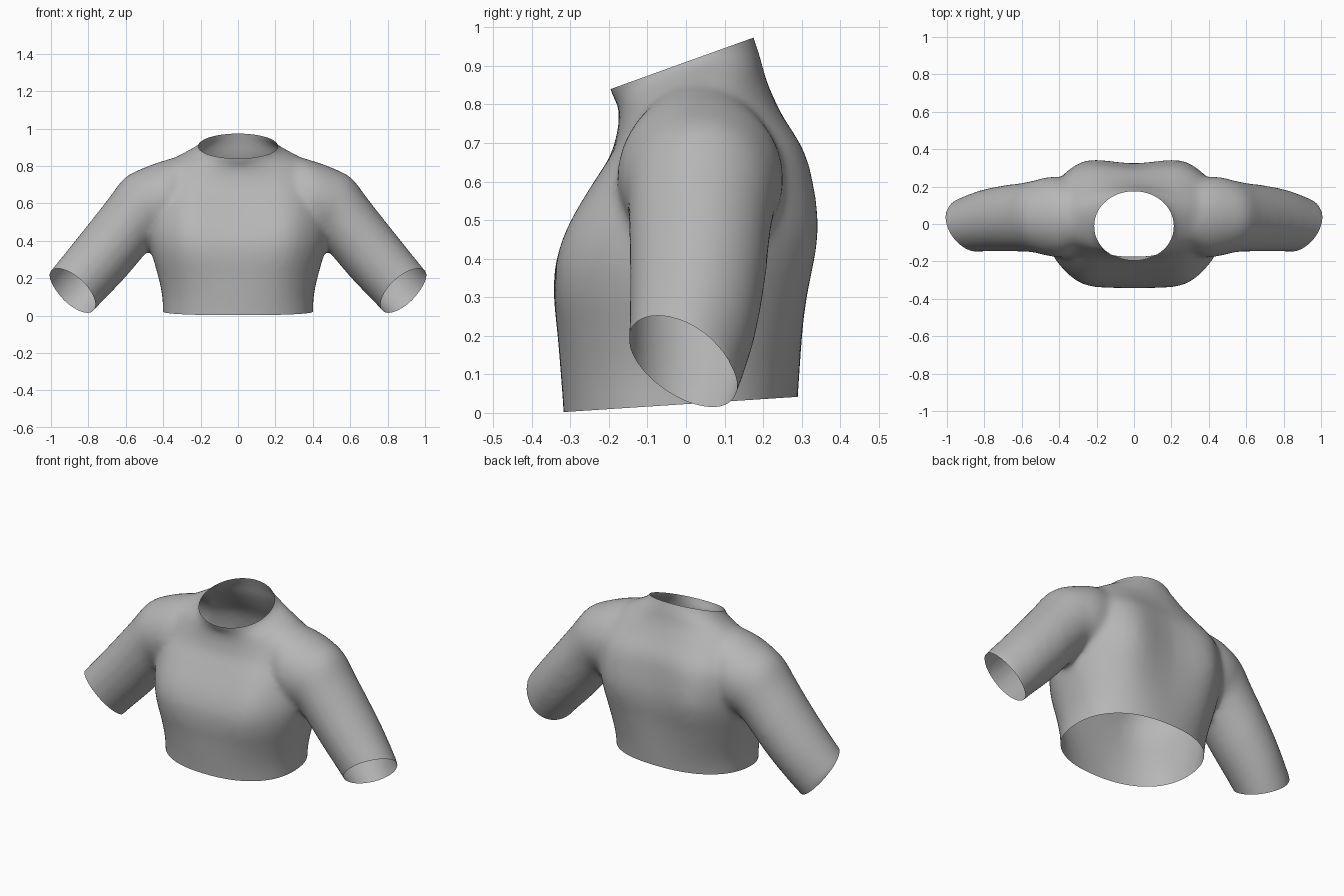
import bpy, bmesh
from math import sin, cos, pi, exp, copysign
from mathutils import Vector

if "Cube" in bpy.data.objects:
    bpy.data.objects.remove(bpy.data.objects["Cube"])

SEG = 48


def power(v, e):
    return copysign(abs(v) ** e, v)


def catmull(rows, steps=5):
    """Smoothly interpolate rows of numbers."""
    out = []
    for i in range(len(rows) - 1):
        a, b = rows[max(i - 1, 0)], rows[i]
        c, d = rows[i + 1], rows[min(i + 2, len(rows) - 1)]
        for s in range(steps):
            t = s / steps
            out.append([q + t / 2 * (r - p + t * (2 * p - 5 * q + 4 * r - w + t * (3 * (q - r) + w - p)))
                        for p, q, r, w in zip(a, b, c, d)])
    return out + [list(rows[-1])]


def loft(bm, rings):
    """Skin closed rings of points and cap both ends."""
    vs = [[bm.verts.new(p) for p in ring] for ring in rings]
    for lo, hi in zip(vs, vs[1:]):
        for j in range(SEG):
            k = (j + 1) % SEG
            bm.faces.new((lo[j], lo[k], hi[k], hi[j]))
    bm.faces.new(vs[0][::-1])
    bm.faces.new(vs[-1])


def torso_ring(z, w, front, back, broad, tilt, e):
    """Tilted oval, broadened over chest and shoulder blades, hollow at the spine."""
    mid, hy = (front + back) / 2, (back - front) / 2
    ring = []
    for j in range(SEG):
        a = 2 * pi * j / SEG
        x = w * power(cos(a), e)
        y = mid + hy * power(sin(a), e) * (1 + broad * exp(-((abs(x) - 0.29) / 0.13) ** 2))
        if sin(a) > 0:
            y -= 0.15 * broad * exp(-(x / 0.13) ** 2)
        ring.append((x, y, z + tilt * y))
    return ring


def sleeve_ring(side, tx, tz, bx, bz, yc, hy):
    top, low = Vector((tx, 0, tz)), Vector((bx, 0, bz))
    mid, half = (top + low) / 2, (top - low) / 2
    ring = []
    for j in range(SEG):
        a = 2 * pi * j / SEG
        p = mid + half * cos(a)
        ring.append((side * p.x, yc + hy * sin(a), p.z))
    return ring


# torso and collar: height, half width, front, back, broadening, tilt, squareness
torso = [
    (-0.10, 0.40, -0.315, 0.285, 0.0, 0, 0.88),
    (0.0, 0.402, -0.318, 0.288, 0.0, 0, 0.88),
    (0.1, 0.405, -0.325, 0.297, 0.02, 0, 0.88),
    (0.2, 0.425, -0.333, 0.308, 0.05, 0, 0.88),
    (0.31, 0.455, -0.343, 0.322, 0.08, 0, 0.87),
    (0.40, 0.475, -0.335, 0.336, 0.1, 0, 0.86),
    (0.49, 0.485, -0.30, 0.341, 0.12, 0, 0.86),
    (0.60, 0.48, -0.236, 0.328, 0.12, 0, 0.86),
    (0.68, 0.46, -0.193, 0.306, 0.1, 0.03, 0.88),
    (0.76, 0.42, -0.176, 0.25, 0.05, 0.1, 0.92),
    (0.82, 0.365, -0.174, 0.209, 0.0, 0.2, 0.96),
    (0.865, 0.28, -0.182, 0.193, 0.0, 0.3, 1),
    (0.905, 0.212, -0.198, 0.178, 0.0, 0.36, 1),
    (0.97, 0.20, -0.207, 0.16, 0.0, 0.36, 1),
]
# sleeve: top x z, underside x z, centre y, half depth
sleeve = [
    (0.19, 0.865, 0.22, 0.45, 0.02, 0.13),
    (0.30, 0.855, 0.30, 0.44, 0.03, 0.175),
    (0.40, 0.828, 0.36, 0.42, 0.035, 0.212),
    (0.50, 0.792, 0.41, 0.40, 0.04, 0.212),
    (0.605, 0.738, 0.455, 0.375, 0.04, 0.193),
    (0.69, 0.63, 0.525, 0.295, 0.035, 0.183),
    (0.78, 0.515, 0.615, 0.19, 0.03, 0.176),
    (0.90, 0.365, 0.745, 0.055, 0.015, 0.163),
    (1.03, 0.205, 0.865, -0.075, -0.015, 0.143),
]

bm = bmesh.new()
loft(bm, [torso_ring(*r) for r in catmull(torso)])
for side in (1, -1):
    loft(bm, [sleeve_ring(side, *r) for r in catmull(sleeve)])
bmesh.ops.recalc_face_normals(bm, faces=bm.faces)
mesh = bpy.data.meshes.new("shirt")
bm.to_mesh(mesh)
bm.free()
shirt = bpy.data.objects.new("shirt", mesh)
bpy.context.collection.objects.link(shirt)

# fuse the volumes into one cloth skin and soften the joins
fuse = shirt.modifiers.new("fuse", 'REMESH')
fuse.mode = 'VOXEL'
fuse.voxel_size = 0.016
soften = shirt.modifiers.new("soften", 'SMOOTH')
soften.factor = 0.5
soften.iterations = 16
graph = bpy.context.evaluated_depsgraph_get()
skin = bpy.data.meshes.new_from_object(shirt.evaluated_get(graph))
shirt.modifiers.clear()
shirt.data = skin

# cut the openings: hem, neck and both cuffs
bm = bmesh.new()
bm.from_mesh(skin)


def cut(point, normal, region):
    faces = [f for f in bm.faces if region(f.calc_center_median())]
    geom = set(faces)
    for f in faces:
        geom.update(f.edges)
        geom.update(f.verts)
    bmesh.ops.bisect_plane(bm, geom=list(geom), plane_co=point, plane_no=normal, clear_outer=True)


for s in (1, -1):
    cut((s * 0.882, -0.01, 0.136), (s * 0.59, -0.45, -0.67), lambda c, s=s: c.x * s > 0.6)
cut((0, -0.32, 0.002), (0, 0.065, -1), lambda c: abs(c.x) < 0.55 and c.z < 0.2)
cut((0, -0.19, 0.842), (0, -0.36, 1), lambda c: abs(c.x) < 0.4 and c.z > 0.7)
bm.to_mesh(skin)
bm.free()

# cloth colour
grey = bpy.data.materials.new("grey_cloth")
grey.use_nodes = True
colour = (0.47, 0.47, 0.47, 1)
grey.diffuse_color = colour
grey.node_tree.nodes["Principled BSDF"].inputs["Base Color"].default_value = colour
skin.materials.clear()
skin.materials.append(grey)

bpy.context.view_layer.objects.active = shirt
shirt.select_set(True)
bpy.ops.object.shade_smooth()
